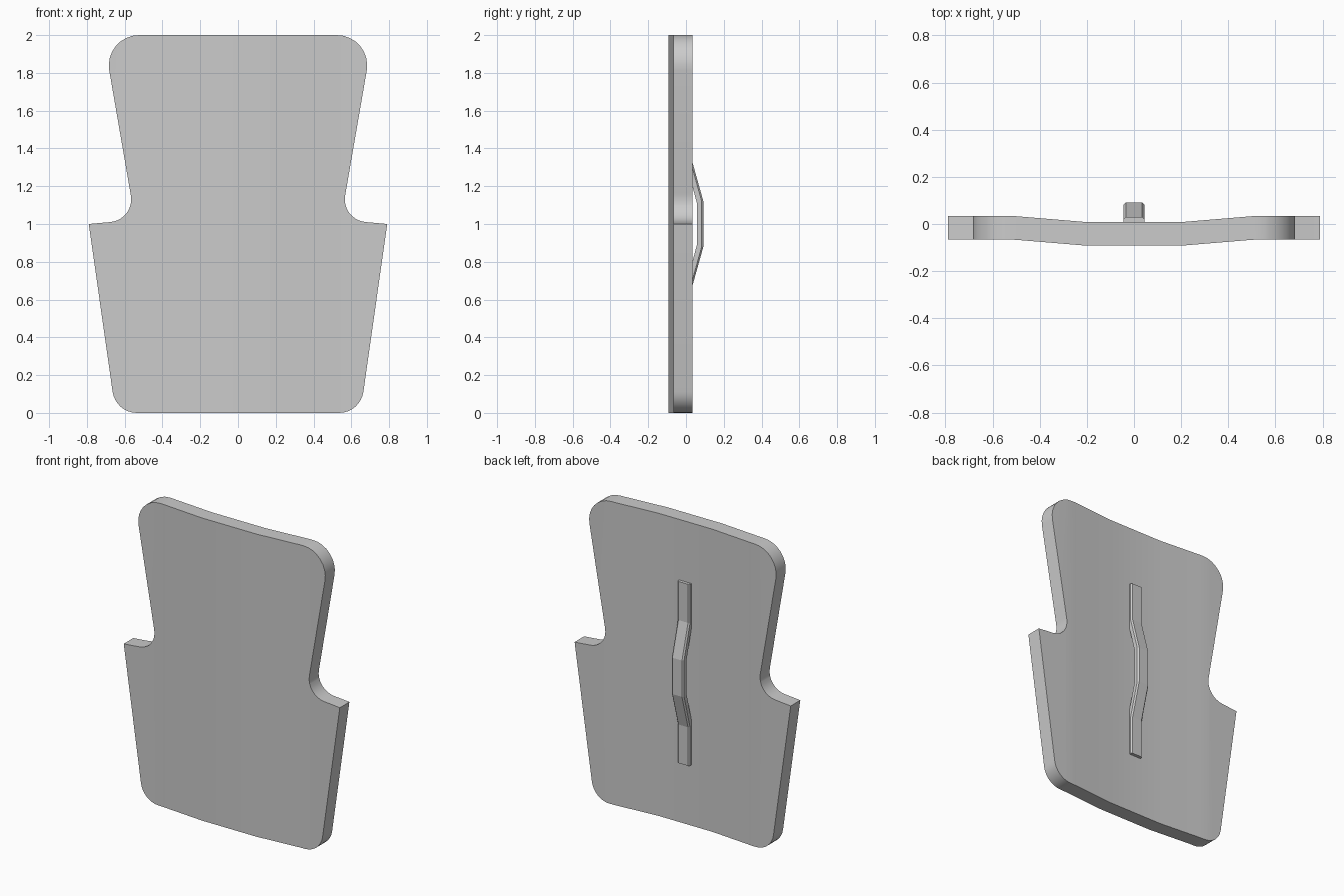
import bpy, bmesh, math
from mathutils import Vector

if "Cube" in bpy.data.objects:
    bpy.data.objects.remove(bpy.data.objects["Cube"])


def fillet(prev, corner, nxt, r, steps=8):
    """Points of an arc of radius r rounding a corner."""
    p, c, n = Vector(prev), Vector(corner), Vector(nxt)
    a, b = (p - c).normalized(), (n - c).normalized()
    half = a.angle(b) / 2
    centre = c + (a + b).normalized() * (r / math.sin(half))
    t = r / math.tan(half)
    s, e = c + a * t - centre, c + b * t - centre
    return [centre + s.slerp(e, i / steps).normalized() * r for i in range(steps + 1)]


def finish(bm, name, angle=30):
    bmesh.ops.recalc_face_normals(bm, faces=bm.faces)
    mesh = bpy.data.meshes.new(name)
    bm.to_mesh(mesh)
    bm.free()
    ob = bpy.data.objects.new(name, mesh)
    bpy.context.collection.objects.link(ob)
    bpy.ops.object.select_all(action='DESELECT')
    bpy.context.view_layer.objects.active = ob
    ob.select_set(True)
    bpy.ops.object.shade_smooth_by_angle(angle=math.radians(angle))
    return ob


def extrude(bm, points, offset):
    """Solid prism from an outline; the first face stays as the other cap."""
    near = [bm.verts.new(p) for p in points]
    far = [bm.verts.new(Vector(p) + Vector(offset)) for p in points]
    bm.faces.new(near)
    bm.faces.new(far[::-1])
    for i in range(len(near)):
        j = (i + 1) % len(near)
        bm.faces.new((near[j], near[i], far[i], far[j]))


# Shield plate: right half of the outline as (corner x, z, radius)
corners = [(0.648, 0, 0.13), (0.79, 1.0, 0), (0.545, 1.022, 0.12), (0.714, 2.0, 0.16)]
xz = [(0, 0, 0), *[(x, 0, z) for x, z, _ in corners], (0, 0, 2)]
half = []
for i, (_, _, r) in enumerate(corners, 1):
    half += fillet(xz[i - 1], xz[i], xz[i + 1], r) if r else [Vector(xz[i])]
outline = half + [Vector((-p.x, 0, p.z)) for p in reversed(half)]

FRONT, THICK = -0.092, 0.1
bend = [(0, 0), (0.2, 0), (0.5, 0.025), (0.57, 0.027), (1, 0.027)]


def sweep_back(x):
    """How far the plate is swept back at a given distance from the middle."""
    for (x0, y0), (x1, y1) in zip(bend, bend[1:]):
        if x <= x1:
            return y0 + (y1 - y0) * (x - x0) / (x1 - x0)
    return bend[-1][1]


bm = bmesh.new()
extrude(bm, outline, (0, THICK, 0))
for x, _ in bend[1:-1]:
    for side in (-1, 1):
        bmesh.ops.bisect_plane(bm, geom=bm.verts[:] + bm.edges[:] + bm.faces[:],
                               plane_co=(side * x, 0, 0), plane_no=(1, 0, 0))
for v in bm.verts:
    v.co.y += FRONT + sweep_back(abs(v.co.x))
finish(bm, "shield_plate")

# Grip: bent strip, one cross-section per kink, outer edges chamfered
W, C = 0.044, 0.009
upper = [(0.6, 0.6, 0.029, -0.003), (0.345, 0.335, 0.029, -0.003), (0.12, 0.11, 0.092, 0.058)]
stations = [(1 + o, 1 + i, yo, yi) for o, i, yo, yi in upper]
stations += [(1 - o, 1 - i, yo, yi) for o, i, yo, yi in reversed(upper)]
bm = bmesh.new()
rings = []
for zo, zi, yo, yi in stations:
    section = [(-W, yi, zi), (-W, yo - C, zo), (-W + C, yo, zo),
               (W - C, yo, zo), (W, yo - C, zo), (W, yi, zi)]
    rings.append([bm.verts.new(p) for p in section])
for a, b in zip(rings, rings[1:]):
    for i in range(6):
        j = (i + 1) % 6
        bm.faces.new((a[i], a[j], b[j], b[i]))
bm.faces.new(rings[0])
bm.faces.new(rings[-1])
finish(bm, "grip", 10)
